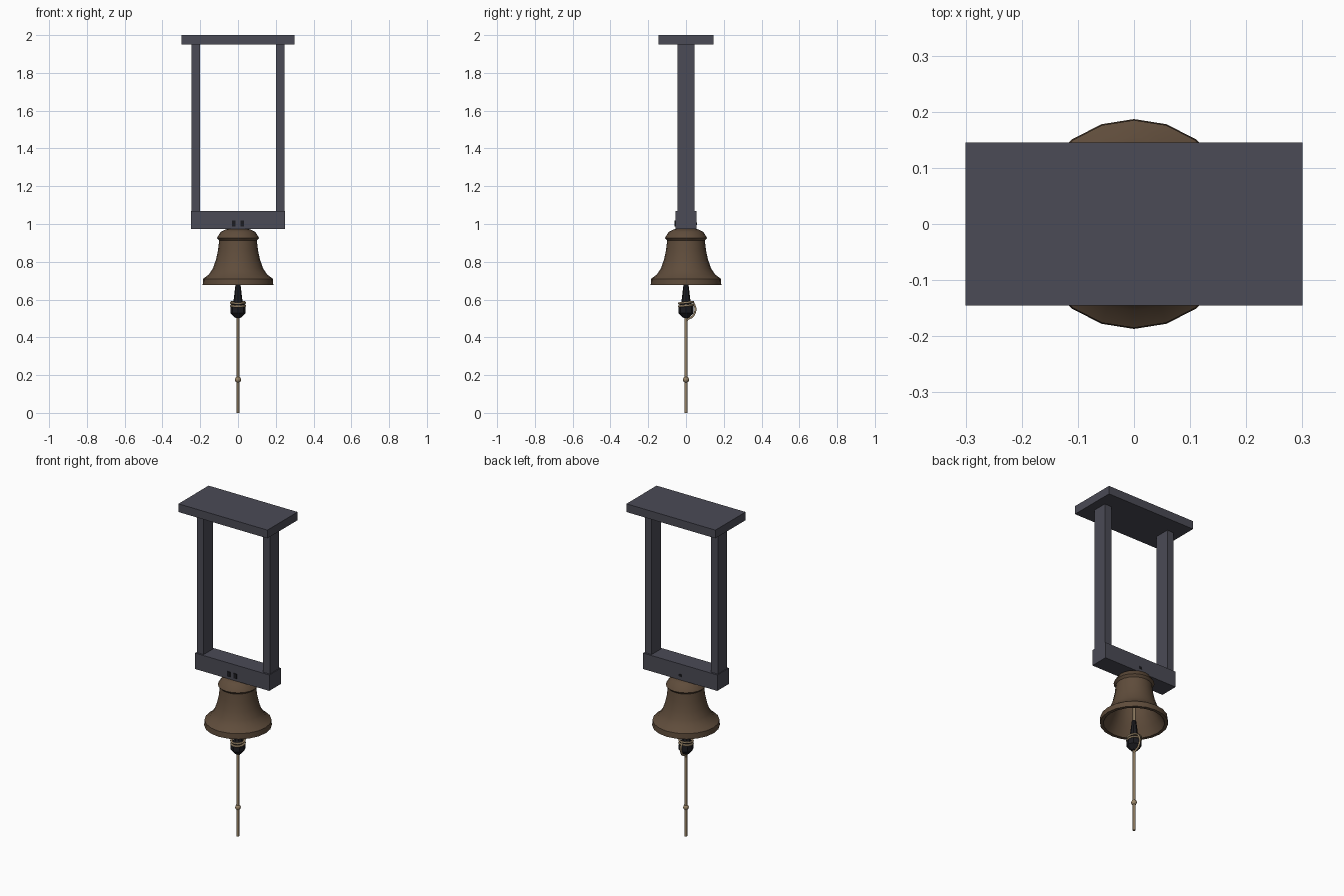
import bpy, bmesh, math

old = bpy.data.objects.get("Cube")
if old:
    bpy.data.objects.remove(old, do_unlink=True)


def material(name, r, g, b):
    m = bpy.data.materials.new(name)
    m.use_nodes = True
    m.diffuse_color = (r, g, b, 1)
    m.node_tree.nodes["Principled BSDF"].inputs["Base Color"].default_value = (r, g, b, 1)
    return m


frame_grey = material("slate painted wood", 0.07, 0.07, 0.092)
bronze = material("aged bronze", 0.115, 0.073, 0.044)
iron = material("dark iron", 0.012, 0.012, 0.015)
hemp = material("hemp rope", 0.32, 0.235, 0.14)


def finish(name, bm, mat, smooth=None):
    mesh = bpy.data.meshes.new(name)
    bmesh.ops.recalc_face_normals(bm, faces=bm.faces)
    bm.to_mesh(mesh)
    bm.free()
    mesh.materials.append(mat)
    ob = bpy.data.objects.new(name, mesh)
    bpy.context.collection.objects.link(ob)
    if smooth:
        bpy.ops.object.select_all(action='DESELECT')
        ob.select_set(True)
        bpy.context.view_layer.objects.active = ob
        bpy.ops.object.shade_smooth_by_angle(angle=math.radians(smooth))
    return ob


def box(name, x, y, z, mat):
    bm = bmesh.new()
    bmesh.ops.create_cube(bm, size=1)
    for v in bm.verts:
        v.co = [lo + (c + 0.5) * (hi - lo) for c, (lo, hi) in zip(v.co, (x, y, z))]
    return finish(name, bm, mat)


def lathe(name, profile, sides, mat, smooth=None):
    bm = bmesh.new()
    pts = [bm.verts.new((0, r, z)) for r, z in profile]
    edges = [bm.edges.new(p) for p in zip(pts, pts[1:])]
    bmesh.ops.spin(bm, geom=pts + edges, cent=(0, 0, 0), axis=(0, 0, 1),
                   angle=math.tau, steps=sides, use_duplicate=False)
    bmesh.ops.remove_doubles(bm, verts=bm.verts, dist=0.0004)
    return finish(name, bm, mat, smooth)


def rope(name, points, radius, mat, closed=False):
    cu = bpy.data.curves.new(name, 'CURVE')
    cu.dimensions = '3D'
    cu.bevel_depth = radius
    cu.bevel_resolution = 1
    cu.resolution_u = 4
    cu.use_fill_caps = True
    sp = cu.splines.new('BEZIER')
    sp.bezier_points.add(len(points) - 1)
    for bp, p in zip(sp.bezier_points, points):
        bp.co = p
        bp.handle_left_type = bp.handle_right_type = 'AUTO'
    sp.use_cyclic_u = closed
    cu.materials.append(mat)
    ob = bpy.data.objects.new(name, cu)
    bpy.context.collection.objects.link(ob)
    return ob


# Hanging frame
box("mounting_plate", (-0.3, 0.3), (-0.145, 0.145), (1.95, 2.0), frame_grey)
for side, s in (("left", 1), ("right", -1)):
    box(side + "_post", sorted((s * 0.2, s * 0.246)), (-0.045, 0.045), (1.0, 1.96), frame_grey)
box("lower_beam", (-0.25, 0.25), (-0.056, 0.056), (0.973, 1.07), frame_grey)

# Iron staples through the beam
for side, s in (("left", 1), ("right", -1)):
    box(side + "_staple", (s * 0.022 - 0.01, s * 0.022 + 0.01), (-0.061, -0.05), (0.988, 1.018), iron)
box("rear_pin", (-0.008, 0.008), (0.05, 0.059), (0.995, 1.008), iron)

# Bell shell, outer wall down to the lip and back up the inside
lathe("bell", [(0, 0.975), (0.065, 0.972), (0.092, 0.958), (0.112, 0.925), (0.1, 0.912),
               (0.106, 0.86), (0.117, 0.81), (0.133, 0.765), (0.155, 0.732), (0.185, 0.71),
               (0.187, 0.677), (0.168, 0.677), (0.14, 0.727), (0.118, 0.77), (0.1, 0.83),
               (0.09, 0.91), (0.06, 0.94), (0, 0.945)], 20, bronze, 35)

# Clapper on its inner cord
rope("clapper_cord", [(0, 0, 0.95), (0, 0, 0.8), (0, 0, 0.66)], 0.008, hemp)
lathe("clapper", [(0, 0.5), (0.018, 0.505), (0.041, 0.53), (0.041, 0.56), (0.024, 0.59),
                  (0.012, 0.69), (0, 0.69)], 8, iron)

# Rope wrapped around the clapper, tied at the back
for i, z in enumerate((0.568, 0.584)):
    ring = [(0.037 * math.cos(k * math.tau / 8), 0.037 * math.sin(k * math.tau / 8),
             z + 0.004 * math.sin(k * math.tau / 8)) for k in range(8)]
    rope("rope_wrap_%d" % (i + 1), ring, 0.006, hemp, True)
rope("rope_loop", [(0, 0.038, 0.585), (0, 0.05, 0.55), (0, 0.036, 0.512), (0, 0.006, 0.492),
                   (0, 0, 0.46)], 0.006, hemp)

# Pull rope and knot
rope("pull_rope", [(0, 0, 0), (0, 0, 0.25), (0, 0, 0.505)], 0.008, hemp)
lathe("rope_knot", [(0, 0.158), (0.012, 0.164), (0.017, 0.176), (0.012, 0.188), (0, 0.194)],
      8, hemp, 60)
